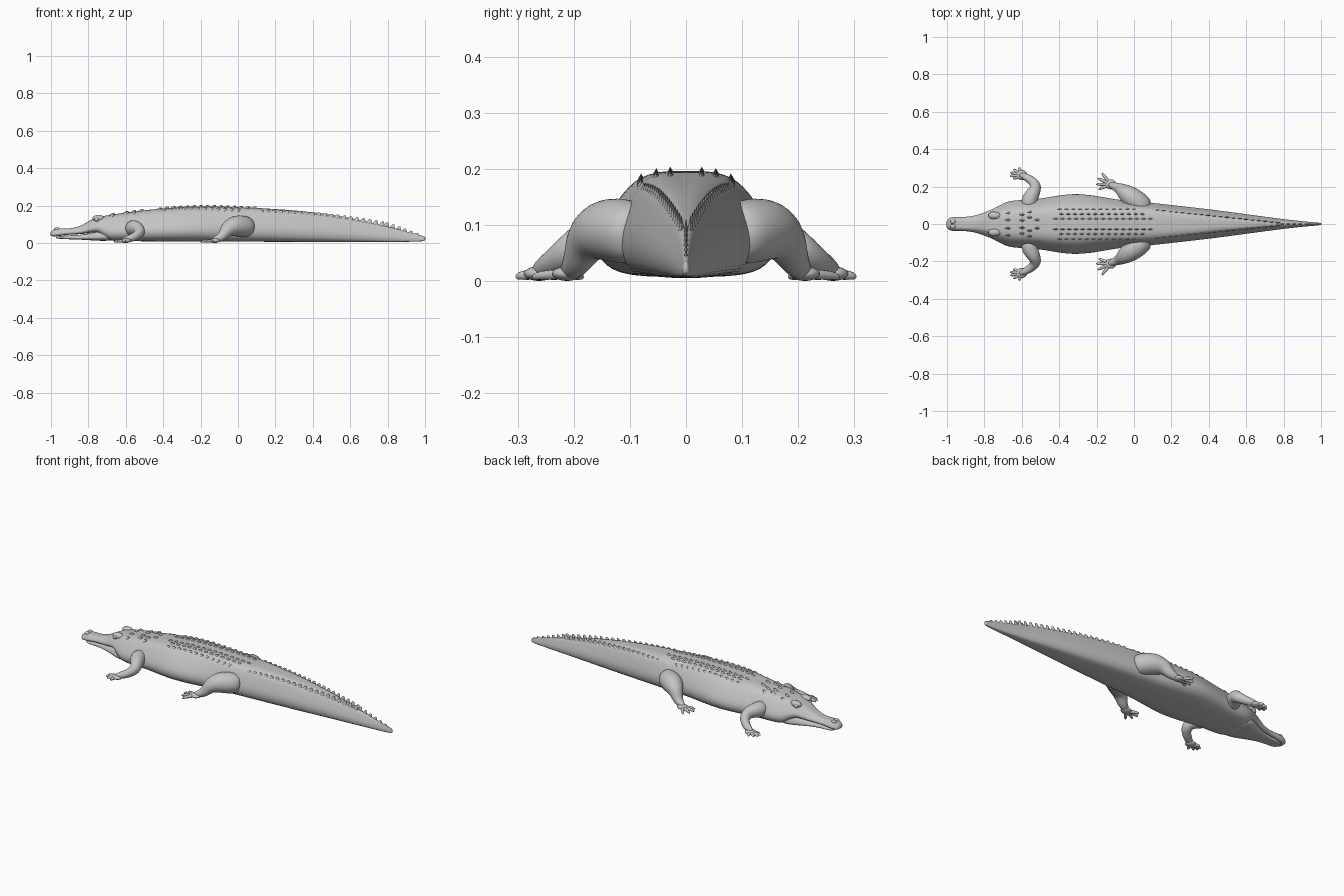
import bpy, bmesh, math
from mathutils import Vector
from mathutils.bvhtree import BVHTree

cube = bpy.data.objects.get("Cube")
if cube:
    bpy.data.objects.remove(cube)

grey = bpy.data.materials.new("hide_grey")
grey.use_nodes = True
grey.diffuse_color = (0.55, 0.55, 0.55, 1)
grey.node_tree.nodes["Principled BSDF"].inputs["Base Color"].default_value = (0.55, 0.55, 0.55, 1)


def finish(name, bm, smooth=True, levels=0):
    bmesh.ops.recalc_face_normals(bm, faces=bm.faces)
    mesh = bpy.data.meshes.new(name)
    bm.to_mesh(mesh)
    bm.free()
    mesh.materials.append(grey)
    for p in mesh.polygons:
        p.use_smooth = smooth
    ob = bpy.data.objects.new(name, mesh)
    bpy.context.collection.objects.link(ob)
    if levels:
        mod = ob.modifiers.new("smooth_form", 'SUBSURF')
        mod.levels = mod.render_levels = levels
    return ob


def add_loft(bm, rings):
    """Bridge equal rings of points and cap both ends."""
    loops = [[bm.verts.new(p) for p in r] for r in rings]
    n = len(loops[0])
    for a, b in zip(loops, loops[1:]):
        for i in range(n):
            j = (i + 1) % n
            bm.faces.new((a[i], a[j], b[j], b[i]))
    bm.faces.new(loops[0])
    bm.faces.new(loops[-1])


def section(x, w, low, high, top):
    """Cross-section with a flat belly and a back of relative width top."""
    half = [(0, 0), (.58, 0), (.9, .09), (1.03, .36), (.5 + .5 * top, .68),
            (top, .94), (top * .5, 1.01), (0, 1)]
    full = half + [(-u, v) for u, v in half[-2:0:-1]]
    return [(x, u * w, low + v * (high - low)) for u, v in full]


def add_tube(bm, path, sides=8):
    """Round limb through (x, y, z, radius) stations."""
    pts = [Vector(p[:3]) for p in path]
    rings = []
    for i, c in enumerate(pts):
        d = (pts[min(i + 1, len(pts) - 1)] - pts[max(i - 1, 0)]).normalized()
        side = d.cross(Vector((0, 0, 1))).normalized()
        up = side.cross(d)
        r = path[i][3] * 1.08
        rings.append([c + r * (math.cos(a) * side + math.sin(a) * up)
                      for a in (k * math.tau / sides for k in range(sides))])
    add_loft(bm, rings)


# Body, upper snout and tail: x, half width, bottom, top, back width
bm = bmesh.new()
add_loft(bm, [section(*s) for s in [
    (-1.005, .02, .038, .056, .7), (-.985, .036, .034, .074, .7),
    (-.95, .041, .038, .08, .65), (-.9, .037, .046, .075, .7),
    (-.84, .048, .046, .09, .6), (-.79, .068, .055, .122, .55),
    (-.745, .086, .06, .14, .6), (-.705, .112, .014, .146, .6),
    (-.65, .132, .01, .155, .6), (-.55, .132, .01, .168, .6),
    (-.45, .148, .008, .18, .6), (-.33, .17, .007, .191, .58),
    (-.2, .156, .007, .196, .58), (-.08, .13, .007, .194, .65),
    (.08, .118, .007, .188, .7), (.25, .098, .006, .178, .68),
    (.42, .079, .005, .163, .6), (.6, .054, .005, .135, .5),
    (.78, .029, .005, .093, .45), (.9, .015, .006, .06, .45),
    (.98, .008, .008, .04, .6), (1.003, .006, .012, .034, .6)]])
body = finish("body_and_tail", bm, levels=2)

# Lower jaw, tucked just beneath the mouth line
bm = bmesh.new()
add_loft(bm, [section(*s) for s in [
    (-.975, .02, .026, .034, .8), (-.955, .032, .021, .036, .85),
    (-.9, .031, .02, .042, .9), (-.84, .041, .018, .042, .9),
    (-.78, .066, .014, .055, .9), (-.73, .088, .011, .065, .9),
    (-.66, .112, .012, .08, .9)]])
finish("lower_jaw", bm, levels=2)


def add_ball(bm, centre, size):
    made = bmesh.ops.create_uvsphere(bm, u_segments=16, v_segments=10, radius=1)
    bmesh.ops.scale(bm, vec=size, verts=made["verts"])
    bmesh.ops.translate(bm, vec=centre, verts=made["verts"])


# Raised brows, eyes and nostril mounds
bm = bmesh.new()
for s in (-1, 1):
    add_ball(bm, (-.745, s * .045, .132), (.034, .02, .018))
    add_ball(bm, (-.755, s * .057, .126), (.014, .011, .011))
    add_ball(bm, (-.968, s * .013, .075), (.015, .012, .009))
finish("eyes_and_nostrils", bm)

# Limbs for the +y side, mirrored for the other side
fore = [(-.565, .08, .075, .045), (-.56, .13, .08, .045), (-.535, .175, .08, .036),
        (-.52, .205, .056, .031), (-.55, .235, .034, .024), (-.585, .255, .022, .019),
        (-.615, .267, .014, .012)]
hind = [(.07, .07, .08, .055), (.025, .115, .09, .06), (-.025, .15, .092, .057),
        (-.06, .178, .072, .04), (-.078, .19, .042, .029), (-.1, .2, .024, .023),
        (-.14, .215, .013, .012)]
limbs = {
    "front": (fore, (-.6, .262, .013), [(-.645, .24), (-.663, .256), (-.662, .275),
                                        (-.645, .292), (-.615, .303)]),
    "hind": (hind, (-.125, .212, .013), [(-.19, .185), (-.203, .212), (-.195, .245),
                                         (-.172, .274)])}
for name, (path, palm, toes) in limbs.items():
    for side, s in (("left", 1), ("right", -1)):
        bm = bmesh.new()
        add_tube(bm, [(x, s * y, z, r) for x, y, z, r in path])
        finish(f"{name}_{side}_leg", bm, levels=2)
        bm = bmesh.new()
        px, py, pz = palm
        for tx, ty in toes:
            mx, my = (px + tx) / 2, (py + ty) / 2
            add_tube(bm, [(px, s * py, pz, .011), (mx, s * my, .011, .01),
                          (tx * .8 + mx * .2, s * (ty * .8 + my * .2), .009, .008),
                          (tx, s * ty, .005, .003)], 6)
        finish(f"{name}_{side}_toes", bm, levels=1)
        bm = bmesh.new()
        add_ball(bm, (px, s * py, pz), (.03, .027, .013))
        finish(f"{name}_{side}_palm", bm)

# Scutes and fins are seated on the finished body surface
bpy.context.view_layer.update()
tree = BVHTree.FromObject(body, bpy.context.evaluated_depsgraph_get())


def add_scute(bm, x, y, length, width, height):
    """Keeled plate whose ridge rises towards the tail."""
    hit = tree.ray_cast(Vector((x, y, 1)), Vector((0, 0, -1)))[0]
    if hit is None:
        return
    z = hit.z
    a, b, c, d = [bm.verts.new(p) for p in (
        (x - length / 2, y, z - .004), (x, y - width / 2, z - .006),
        (x + length / 2, y, z - .006), (x, y + width / 2, z - .006))]
    e = bm.verts.new((x + length * .1, y, z + height))
    f = bm.verts.new((x + length * .4, y, z + height * .9))
    for face in ((a, b, e), (b, f, e), (b, c, f), (c, d, f), (d, e, f), (d, a, e), (a, d, c, b)):
        bm.faces.new(face)


# Back rows
bm = bmesh.new()
for s in (-1, 1):
    for row, (y, start, end) in enumerate([(.028, -.42, .12), (.053, -.4, .08), (.08, -.42, .02)]):
        for i in range(int((end - start) / .036)):
            x = start + i * .036 + row * .01
            add_scute(bm, x, s * y, .034, .016, .008)
finish("back_scutes", bm, smooth=False)

# Neck shields
bm = bmesh.new()
for x, ys in ((-.675, (.022, .06)), (-.6, (.02, .05)), (-.56, (.035, .065)), (-.52, (.022,))):
    for y in ys:
        for s in (-1, 1):
            add_scute(bm, x, s * y, .036, .024, .01)
finish("neck_scutes", bm, smooth=False)

# Paired tail crests that merge into one fin row
bm = bmesh.new()
for i in range(20):
    x = .12 + i * .034
    t = i / 19
    for s in (-1, 1):
        add_scute(bm, x, s * (.075 * (1 - t) + .008 * t), .036, .012, .008 + .014 * t)
for i in range(6):
    add_scute(bm, .79 + i * .032, 0, .034, .01, .022 - .003 * i)
finish("tail_fins", bm, smooth=False)
